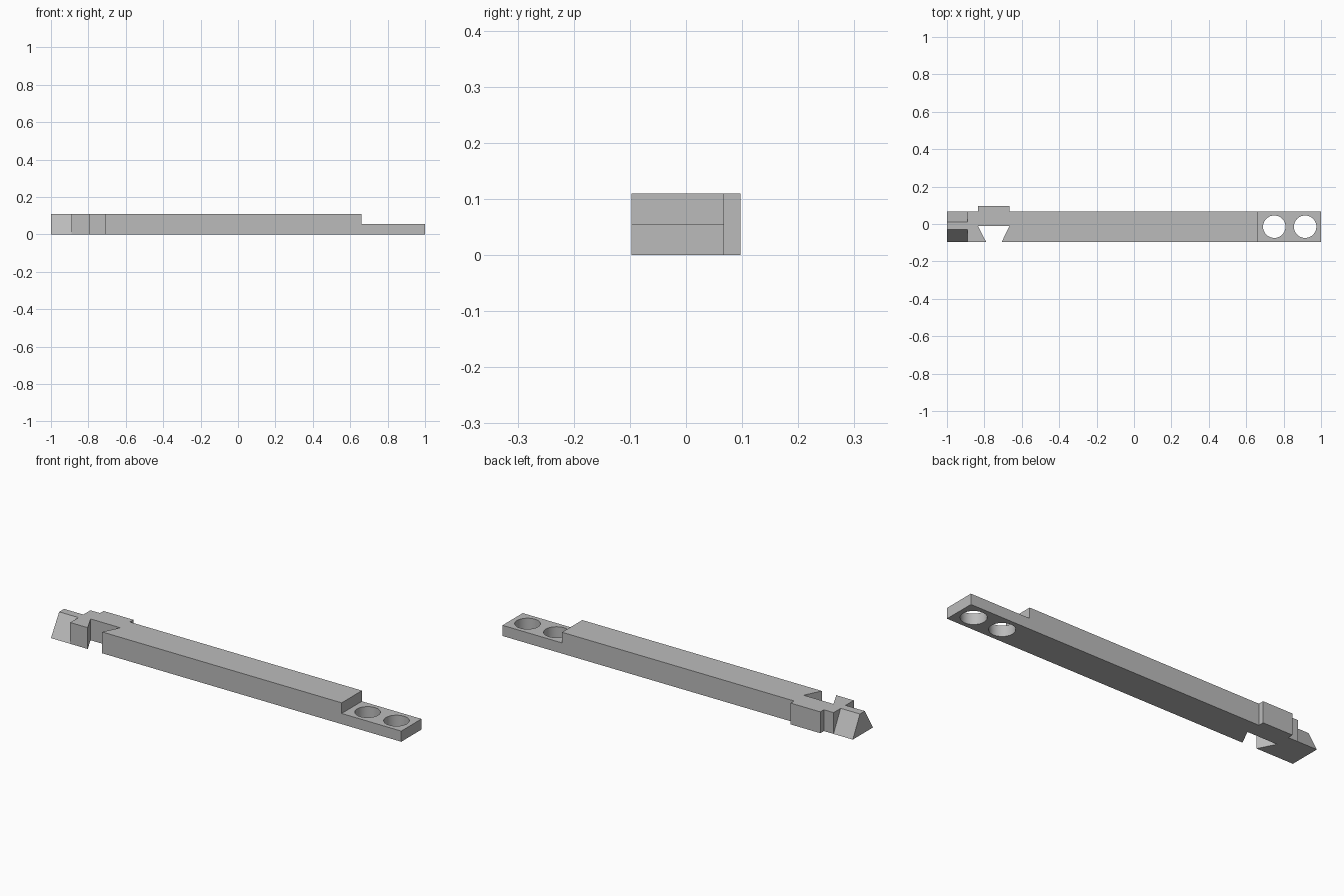
import bpy
import bmesh
import math
from mathutils import Matrix

cube = bpy.data.objects.get("Cube")
if cube:
    bpy.data.objects.remove(cube)

FRONT, BACK, TOP = -0.097, 0.068, 0.11

grey = bpy.data.materials.new("plain grey")
grey.use_nodes = True
colour = (0.5, 0.5, 0.5, 1)
grey.diffuse_color = colour
grey.node_tree.nodes["Principled BSDF"].inputs["Base Color"].default_value = colour


def prism(name, outline, vector):
    """Extrude a flat outline of 3D points along a vector."""
    bm = bmesh.new()
    face = bm.faces.new([bm.verts.new(p) for p in outline])
    side = bmesh.ops.extrude_face_region(bm, geom=[face])
    moved = [g for g in side["geom"] if isinstance(g, bmesh.types.BMVert)]
    bmesh.ops.translate(bm, verts=moved, vec=vector)
    if len([f for f in bm.faces if len(f.verts) == len(outline)]) < 2:
        bm.faces.new(list(reversed(face.verts)))
    bmesh.ops.recalc_face_normals(bm, faces=bm.faces)
    return make_object(name, bm)


def make_object(name, bm):
    mesh = bpy.data.meshes.new(name)
    bm.to_mesh(mesh)
    bm.free()
    mesh.materials.append(grey)
    obj = bpy.data.objects.new(name, mesh)
    bpy.context.collection.objects.link(obj)
    return obj


def hole_cutter(x):
    bm = bmesh.new()
    bmesh.ops.create_cone(bm, cap_ends=True, segments=64, radius1=0.06, radius2=0.06,
                          depth=0.4, matrix=Matrix.Translation((x, (FRONT + BACK) / 2, 0)))
    return make_object("hole_cutter", bm)


def cut(target, cutter):
    cutter.hide_render = True
    mod = target.modifiers.new("cut", "BOOLEAN")
    mod.operation = "DIFFERENCE"
    mod.solver = "EXACT"
    mod.object = cutter
    bpy.context.view_layer.objects.active = target
    bpy.ops.object.modifier_apply(modifier=mod.name)
    bpy.data.objects.remove(cutter)


# Bar outline with the dovetail slot in front and the thicker pad behind it
plan = [(-1, FRONT), (-0.79, FRONT), (-0.835, -0.01), (-0.665, -0.01), (-0.708, FRONT),
        (1, FRONT), (1, BACK), (-0.665, BACK), (-0.665, 0.097), (-0.835, 0.097),
        (-0.835, BACK), (-1, BACK)]
bar = prism("dovetail_bar", [(x, y, 0) for x, y in plan], (0, 0, TOP))

# Lowered mounting tab
step = [(0.66, -0.3, 0.055), (1.2, -0.3, 0.055), (1.2, -0.3, 0.3), (0.66, -0.3, 0.3)]
cut(bar, prism("step_cutter", step, (0, 0.6, 0)))

# Screw holes
for x in (0.75, 0.915):
    cut(bar, hole_cutter(x))

# Sloping sides of the wedge tip
for base, ridge in ((FRONT, -0.03), (BACK, 0.01)):
    lean = ridge - base
    out = base - 2 * lean
    section = [(base - lean, -TOP), (base + 2 * lean, 2 * TOP), (out, 2 * TOP), (out, -TOP)]
    cut(bar, prism("slope_cutter", [(-1.2, y, z) for y, z in section], (0.31, 0, 0)))

# Smooth hole walls, sharp edges elsewhere
bpy.ops.object.select_all(action="DESELECT")
bar.select_set(True)
bpy.context.view_layer.objects.active = bar
bpy.ops.object.shade_smooth_by_angle(angle=math.radians(30))
